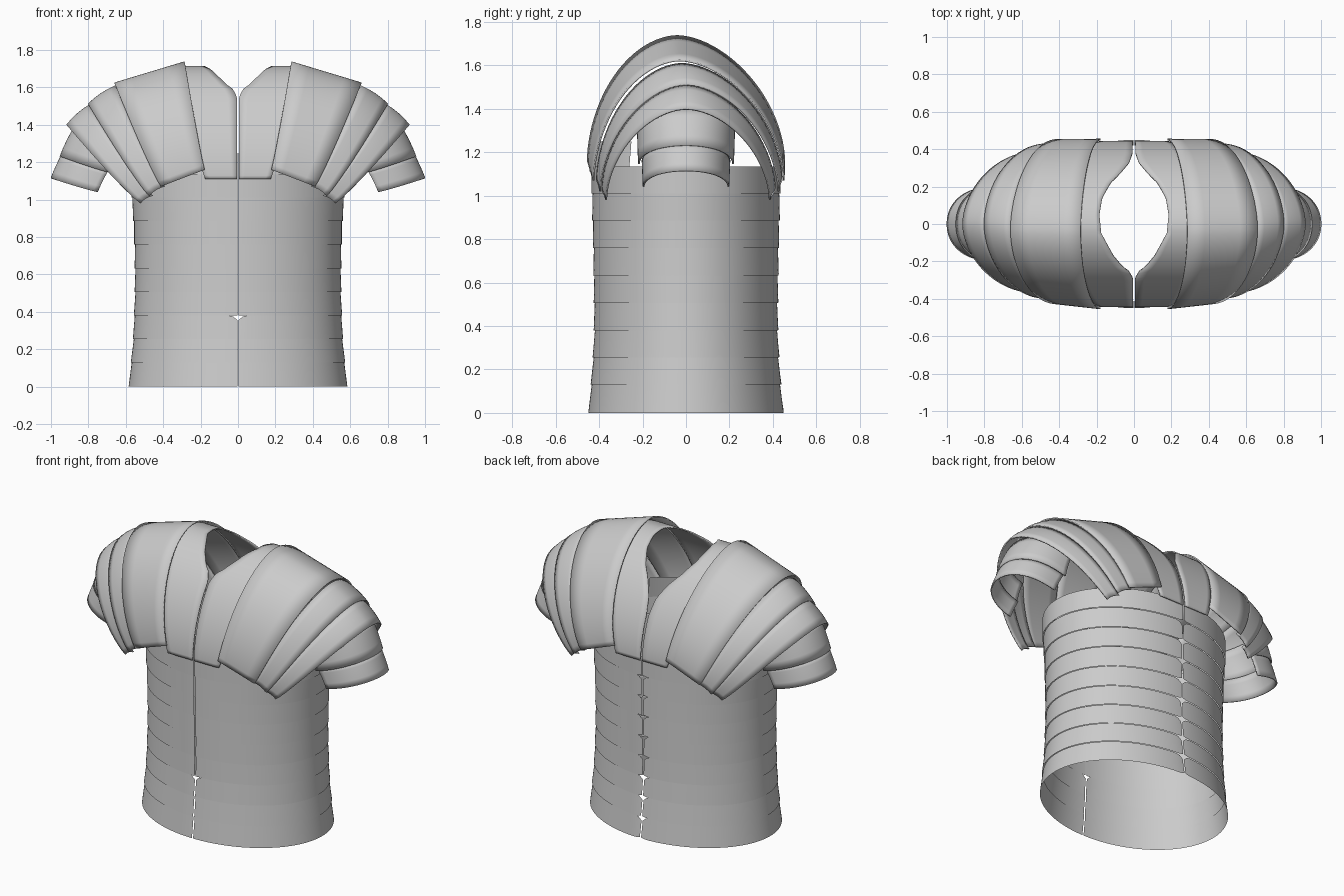
import bpy
from math import sin, cos, pi, sqrt

if "Cube" in bpy.data.objects:
    bpy.data.objects.remove(bpy.data.objects["Cube"])


def make_grid(name, rows, thickness=0.008):
    """Skin rows of points, mirror across x and give a little thickness."""
    n = len(rows[0])
    verts = [p for r in rows for p in r]
    faces = [(i * n + j, i * n + j + 1, (i + 1) * n + j + 1, (i + 1) * n + j)
             for i in range(len(rows) - 1) for j in range(n - 1)]
    me = bpy.data.meshes.new(name)
    me.from_pydata(verts, [], faces)
    ob = bpy.data.objects.new(name, me)
    bpy.context.collection.objects.link(ob)
    if thickness:
        m = ob.modifiers.new("thickness", 'SOLIDIFY')
        m.thickness = thickness
        m.offset = 0
    ob.modifiers.new("mirror", 'MIRROR').use_mirror_merge = False
    bpy.context.view_layer.objects.active = ob
    ob.select_set(True)
    bpy.ops.object.shade_smooth_by_angle(angle=0.6)
    ob.select_set(False)
    return ob


def interp(table, v):
    for (a, fa), (b, fb) in zip(table, table[1:]):
        if v <= b:
            k = max(0, (v - a) / (b - a))
            return fa + (fb - fa) * k
    return table[-1][1]


def arch(top, bottom, yf, yb, yc=0.0, p=1.8, n=48):
    """Arch over the shoulder: top and bottom are (x, z), yf / yb the reach front and back."""
    pts = []
    for i in range(n + 1):
        a = (2 * i / n - 1) * pi / 2
        s, c = sin(a), max(0.0, cos(a))
        h = c ** (2 / p)
        y = abs(s) ** (2 / p) * (yf if s < 0 else yb) + yc * c * c
        pts.append((bottom[0] + (top[0] - bottom[0]) * h ** 0.9, y,
                    bottom[1] + (top[1] - bottom[1]) * h))
    return pts


def plate(name, inner, outer, bulge=0.0, steps=4):
    """Plate between two arches, optionally bulging outward in the middle."""
    rows = []
    for k in range(steps + 1):
        f = k / steps
        b = bulge * 4 * f * (1 - f)
        rows.append([tuple(p + (q - p) * f + b * d for p, q, d in zip(P, Q, (0.5, 0, 0.85)))
                     for P, Q in zip(inner, outer)])
    return make_grid(name, rows)


# Torso bands: half hoops with clipped corners at the seams
LEVELS = [0, .13, .255, .38, .505, .632, .76, .885, 1.01, 1.135]
RX = [.58, .568, .557, .552, .548, .548, .55, .555, .565, .57]
RY = [.445, .434, .425, .42, .42, .422, .424, .427, .43, .435]
N = 64
for b in range(9):
    rows = []
    for k in range(3):
        f = k / 2
        row = []
        for i in range(N + 1):
            t = i / N
            a = (t - 0.012 * sin(2 * pi * t)) * pi
            lip = 0.005 * (1 - f)
            rx = RX[b] + (RX[b + 1] - RX[b]) * f + lip
            ry = RY[b] + (RY[b + 1] - RY[b]) * f + lip
            top, low = LEVELS[b + 1], LEVELS[b]
            x = max(0.004, rx * sin(a))
            drop = 0.04 * (1 - sqrt(1 - (1 - min(1, x / 0.05)) ** 2))
            if t > 0.5 or b == 2:
                top -= drop
            if t > 0.5:
                low += drop * 0.3
            row.append((x, -ry * cos(a), low + (top - low) * f))
        rows.append(row)
    make_grid("torso_band_%d" % (b + 1), rows, 0)

# Chest band tucked under the shoulder plates
make_grid("upper_chest_band",
          [[(max(.004, .56 * k * sin(i / 24)), -.43 * k * cos(i / 24), z) for i in range(23)]
           for z, k in ((1.12, 1), (1.25, .96))], 0)

# Collar plate with neck opening
NECK = [(-.5, .005), (-.29, .005), (-.25, .03), (-.23, .06), (-.17, .11), (-.05, .175),
        (.05, .185), (.14, .17), (.22, .125), (.27, .075), (.33, .025), (.38, .008), (.5, .005)]
outer = arch((.34, 1.71), (.175, 1.11), .0 - .44, .44, -.02, n=72)
neck = [(interp(NECK, y), y, z) for x, y, z in outer]
plate("collar_plate", neck, outer, steps=6)

# Large shoulder plate and the two narrower ones outside it
plate("shoulder_plate_large",
      arch((.285, 1.735), (.178, 1.16), -.452, .452, -.04),
      arch((.66, 1.622), (.412, 1.07), -.425, .45, -.03))
plate("shoulder_plate_middle",
      arch((.655, 1.607), (.39, 1.07), -.41, .44, -.02),
      arch((.80, 1.51), (.475, 1.02), -.395, .425), 0.008)
plate("shoulder_plate_outer",
      arch((.79, 1.507), (.455, 1.02), -.385, .41),
      arch((.915, 1.398), (.52, .98), -.367, .385), 0.008)

# Upper arm plates
plate("arm_plate_upper",
      arch((.865, 1.40), (.64, 1.31), -.222, .222, p=2.1),
      arch((.95, 1.23), (.69, 1.145), -.217, .217, p=2.1), 0.006)
plate("arm_plate_lower",
      arch((.94, 1.24), (.69, 1.16), -.2, .2, p=2.1),
      arch((.998, 1.113), (.75, 1.04), -.195, .195, p=2.1), 0.003)
